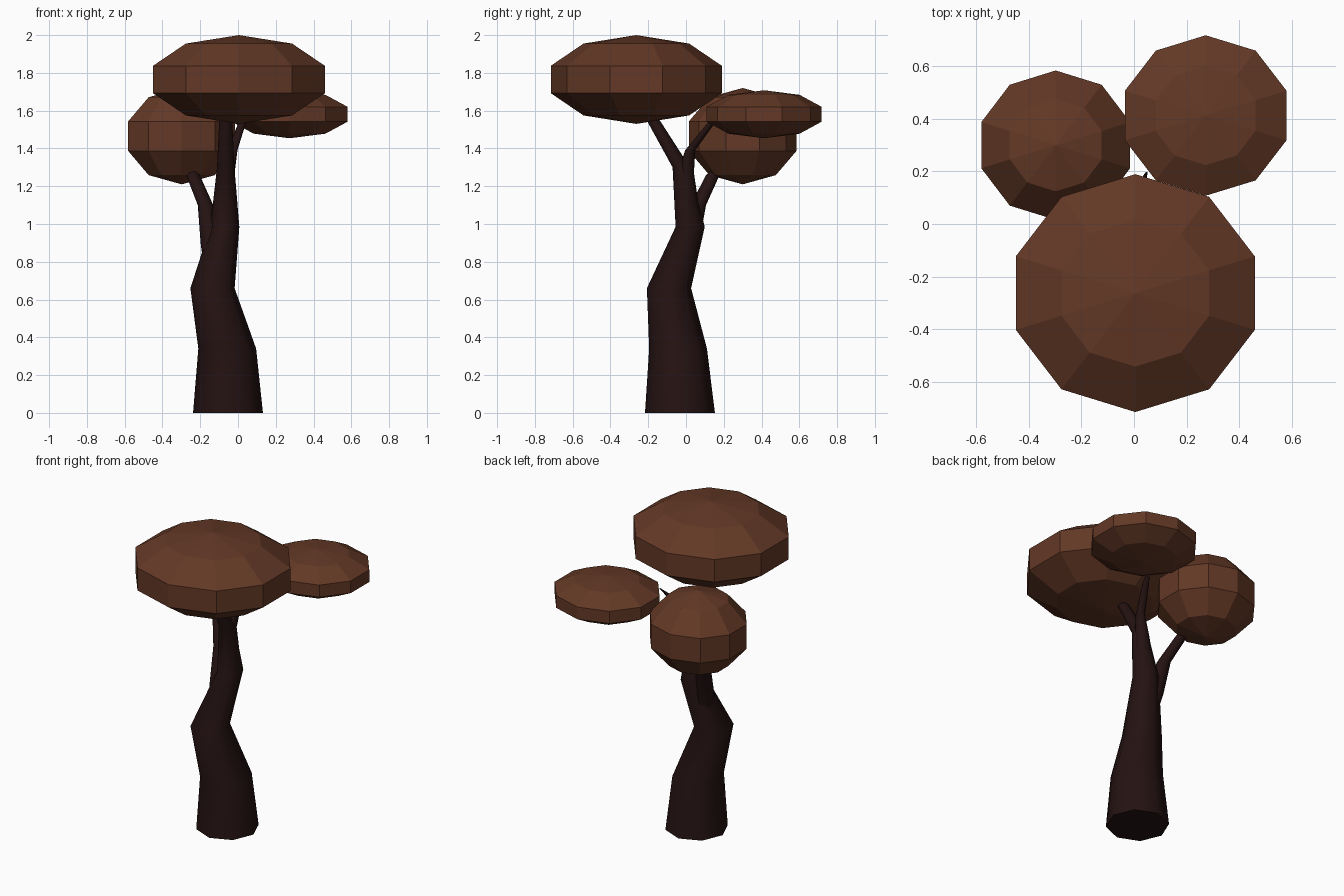
import bpy, bmesh, math
from mathutils import Matrix

if "Cube" in bpy.data.objects:
    bpy.data.objects.remove(bpy.data.objects["Cube"])


def material(name, rgb):
    m = bpy.data.materials.new(name)
    m.diffuse_color = (*rgb, 1.0)
    m.use_nodes = True
    m.node_tree.nodes["Principled BSDF"].inputs["Base Color"].default_value = m.diffuse_color
    return m


BARK = material("dark bark", (0.018, 0.006, 0.006))
LEAF = material("brown foliage", (0.125, 0.040, 0.019))


def add_object(name, bm, mat, smooth):
    bmesh.ops.recalc_face_normals(bm, faces=bm.faces)
    for f in bm.faces:
        f.smooth = smooth and len(f.verts) == 4
    me = bpy.data.meshes.new(name)
    bm.to_mesh(me)
    bm.free()
    me.materials.append(mat)
    ob = bpy.data.objects.new(name, me)
    bpy.context.collection.objects.link(ob)
    return ob


def limb(name, path, sides=8):
    """Tapering limb through (x, y, z, radius) points."""
    bm = bmesh.new()
    rings = []
    for x, y, z, r in path:
        ring = []
        for i in range(sides):
            a = 2 * math.pi * i / sides
            ring.append(bm.verts.new((x + r * math.cos(a), y + r * math.sin(a), z)))
        rings.append(ring)
    for a, b in zip(rings, rings[1:]):
        for i in range(sides):
            j = (i + 1) % sides
            bm.faces.new((a[i], a[j], b[j], b[i]))
    bm.faces.new(rings[0][::-1])
    bm.faces.new(rings[-1])
    return add_object(name, bm, BARK, True)


def canopy(name, centre, radii):
    """Flat-shaded, squashed ten-sided ball."""
    bm = bmesh.new()
    bmesh.ops.create_uvsphere(bm, u_segments=10, v_segments=5, radius=1.0)
    bmesh.ops.transform(bm, matrix=Matrix.Translation(centre) @ Matrix.Diagonal((*radii, 1)),
                        verts=bm.verts)
    return add_object(name, bm, LEAF, False)


# Crooked trunk leaning forward into the big canopy
limb("trunk", [(-0.053, -0.032, 0, 0.185), (-0.057, -0.042, 0.34, 0.153),
               (-0.135, -0.09, 0.66, 0.117), (-0.07, 0.022, 0.985, 0.077),
               (-0.065, -0.025, 1.30, 0.046), (-0.065, -0.168, 1.54, 0.035),
               (-0.065, -0.18, 1.57, 0.024)])

# Side branches
limb("left_branch", [(-0.125, -0.02, 0.80, 0.06), (-0.14, 0.012, 0.90, 0.058),
                     (-0.172, 0.065, 1.10, 0.041), (-0.237, 0.14, 1.255, 0.036),
                     (-0.243, 0.155, 1.285, 0.022)])
limb("right_branch", [(-0.065, 0.015, 1.05, 0.06), (-0.06, 0.0, 1.27, 0.042),
                      (-0.03, 0.022, 1.39, 0.027), (0.02, 0.13, 1.53, 0.02),
                      (0.048, 0.195, 1.60, 0.004)])

# Three canopies
canopy("front_canopy", (0.005, -0.263, 1.765), (0.503, 0.476, 0.235))
canopy("left_canopy", (-0.298, 0.30, 1.465), (0.313, 0.299, 0.255))
canopy("right_canopy", (0.273, 0.413, 1.581), (0.34, 0.321, 0.127))
